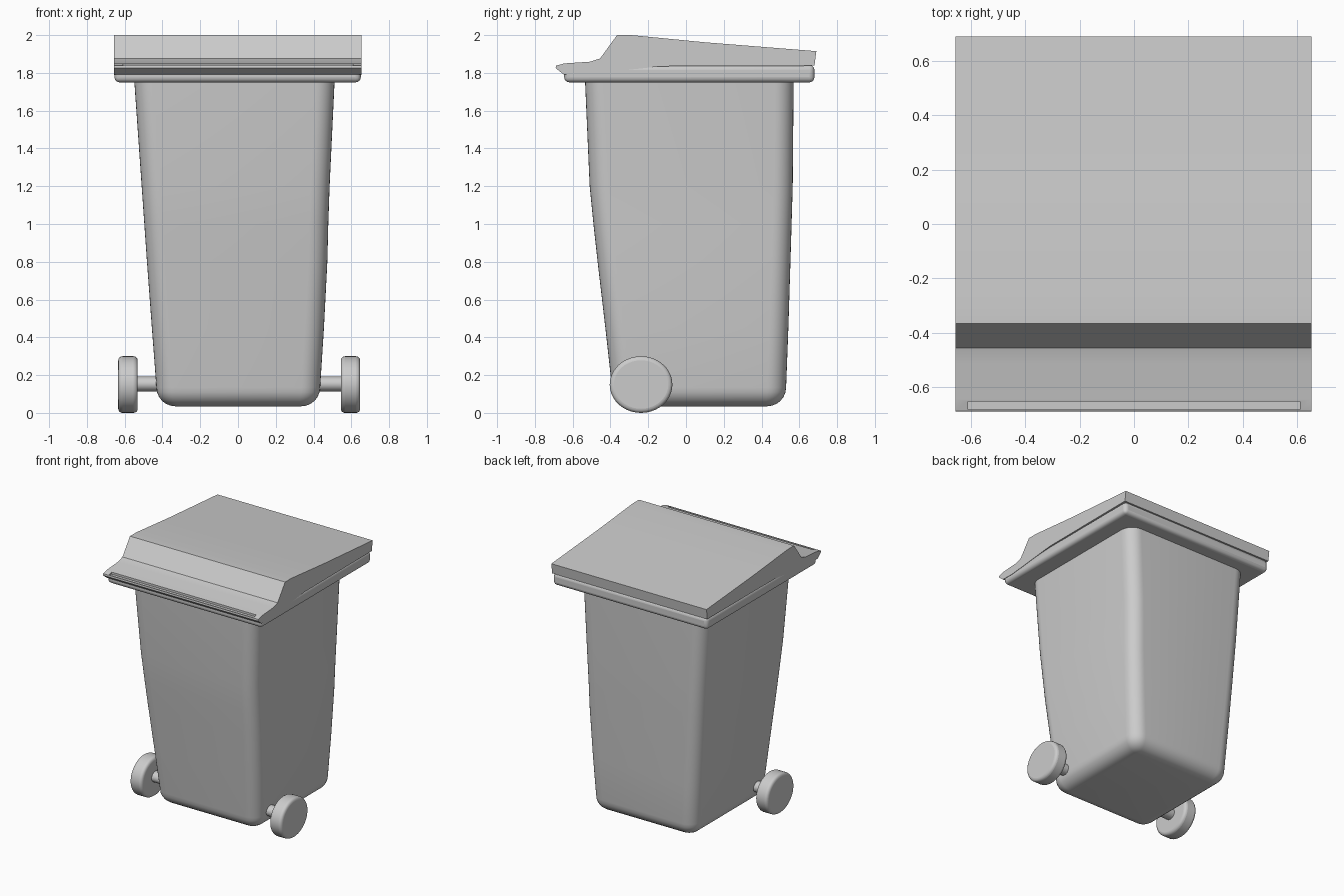
import bpy, bmesh, math
from mathutils import Matrix

if "Cube" in bpy.data.objects:
    bpy.data.objects.remove(bpy.data.objects["Cube"])


def make_object(name, bm):
    bmesh.ops.recalc_face_normals(bm, faces=bm.faces)
    mesh = bpy.data.meshes.new(name)
    bm.to_mesh(mesh)
    bm.free()
    obj = bpy.data.objects.new(name, mesh)
    bpy.context.collection.objects.link(obj)
    return obj


def smooth(obj, angle=35):
    bpy.ops.object.select_all(action='DESELECT')
    obj.select_set(True)
    bpy.context.view_layer.objects.active = obj
    bpy.ops.object.shade_smooth_by_angle(angle=math.radians(angle))


def bevel(obj, width, segments):
    mod = obj.modifiers.new("rounding", 'BEVEL')
    mod.width = width
    mod.segments = segments
    mod.limit_method = 'ANGLE'
    mod.angle_limit = math.radians(40)


def box(name, x0, x1, y0, y1, z0, z1):
    bm = bmesh.new()
    bmesh.ops.create_cube(bm, size=1)
    for v in bm.verts:
        v.co = (x0 if v.co.x < 0 else x1, y0 if v.co.y < 0 else y1, z0 if v.co.z < 0 else z1)
    return make_object(name, bm)


def rounded_ring(bm, z, x0, x1, y0, y1, r, n=8):
    ring = []
    corners = [(x1 - r, y1 - r), (x0 + r, y1 - r), (x0 + r, y0 + r), (x1 - r, y0 + r)]
    for i, (cx, cy) in enumerate(corners):
        for k in range(n + 1):
            a = math.pi / 2 * (i + k / n)
            ring.append(bm.verts.new((cx + r * math.cos(a), cy + r * math.sin(a), z)))
    return ring


# Tapered bin body: rounded base followed by wall sections
bm = bmesh.new()
R = 0.1
rings = []
for k in range(7):
    a = math.pi / 2 * k / 6
    d = R * (1 - math.sin(a))
    rings.append(rounded_ring(bm, 0.035 + R * (1 - math.cos(a)),
                              -0.432 + d, 0.435 - d, -0.392 + d, 0.53 - d, R - d * 0.8))
for z, x0, x1, y0, y1 in [(0.45, -0.456, 0.455, -0.427, 0.542),
                          (0.80, -0.482, 0.473, -0.468, 0.553),
                          (1.00, -0.496, 0.478, -0.49, 0.559),
                          (1.20, -0.51, 0.485, -0.51, 0.565),
                          (1.77, -0.55, 0.512, -0.535, 0.57)]:
    rings.append(rounded_ring(bm, z, x0, x1, y0, y1, R))
for lo, hi in zip(rings, rings[1:]):
    for i in range(len(lo)):
        j = (i + 1) % len(lo)
        bm.faces.new((lo[i], lo[j], hi[j], hi[i]))
bm.faces.new(rings[0])
bm.faces.new(rings[-1])
smooth(make_object("bin_body", bm), 40)

# Rounded rim slab under the lid
rim = box("rim", -0.654, 0.65, -0.645, 0.68, 1.75, 1.842)
bevel(rim, 0.027, 4)
smooth(rim)

# Lid: side profile (y, z) extruded across the width
profile = [(-0.69, 1.825), (-0.688, 1.838), (-0.645, 1.85), (-0.51, 1.859), (-0.455, 1.876),
           (-0.365, 2.0), (-0.29, 2.0), (0.1, 1.962), (0.69, 1.915), (0.68, 1.838),
           (-0.13, 1.835), (-0.55, 1.79), (-0.648, 1.792)]
bm = bmesh.new()
face = bm.faces.new([bm.verts.new((-0.656, y, z)) for y, z in profile])
ext = bmesh.ops.extrude_face_region(bm, geom=[face])
for g in ext["geom"]:
    if isinstance(g, bmesh.types.BMVert):
        g.co.x = 0.653
lid = make_object("lid", bm)

# Shallow slot along the front lip
cutter = box("lip_slot_cutter", -0.61, 0.61, -0.682, -0.652, 1.832, 1.9)
cutter.hide_render = True
cutter.hide_set(True)
slot = lid.modifiers.new("lip_slot", 'BOOLEAN')
slot.operation = 'DIFFERENCE'
slot.object = cutter
smooth(lid, 15)


# Axle and wheels, slightly oval as seen from the side
def cylinder(name, x0, x1, ry, rz, segments):
    bm = bmesh.new()
    bmesh.ops.create_cone(bm, cap_ends=True, segments=segments, radius1=1, radius2=1, depth=1,
                          matrix=Matrix.Rotation(math.pi / 2, 4, 'Y'))
    for v in bm.verts:
        v.co = (x0 if v.co.x < 0 else x1, -0.238 + ry * v.co.y, 0.153 + rz * v.co.z)
    return make_object(name, bm)


smooth(cylinder("axle", -0.56, 0.57, 0.045, 0.04, 24))
for name, x0 in (("wheel_left", -0.634), ("wheel_right", 0.544)):
    wheel = cylinder(name, x0, x0 + 0.103, 0.166, 0.15, 40)
    wheel.location.z = -0.003
    bevel(wheel, 0.022, 4)
    smooth(wheel)
